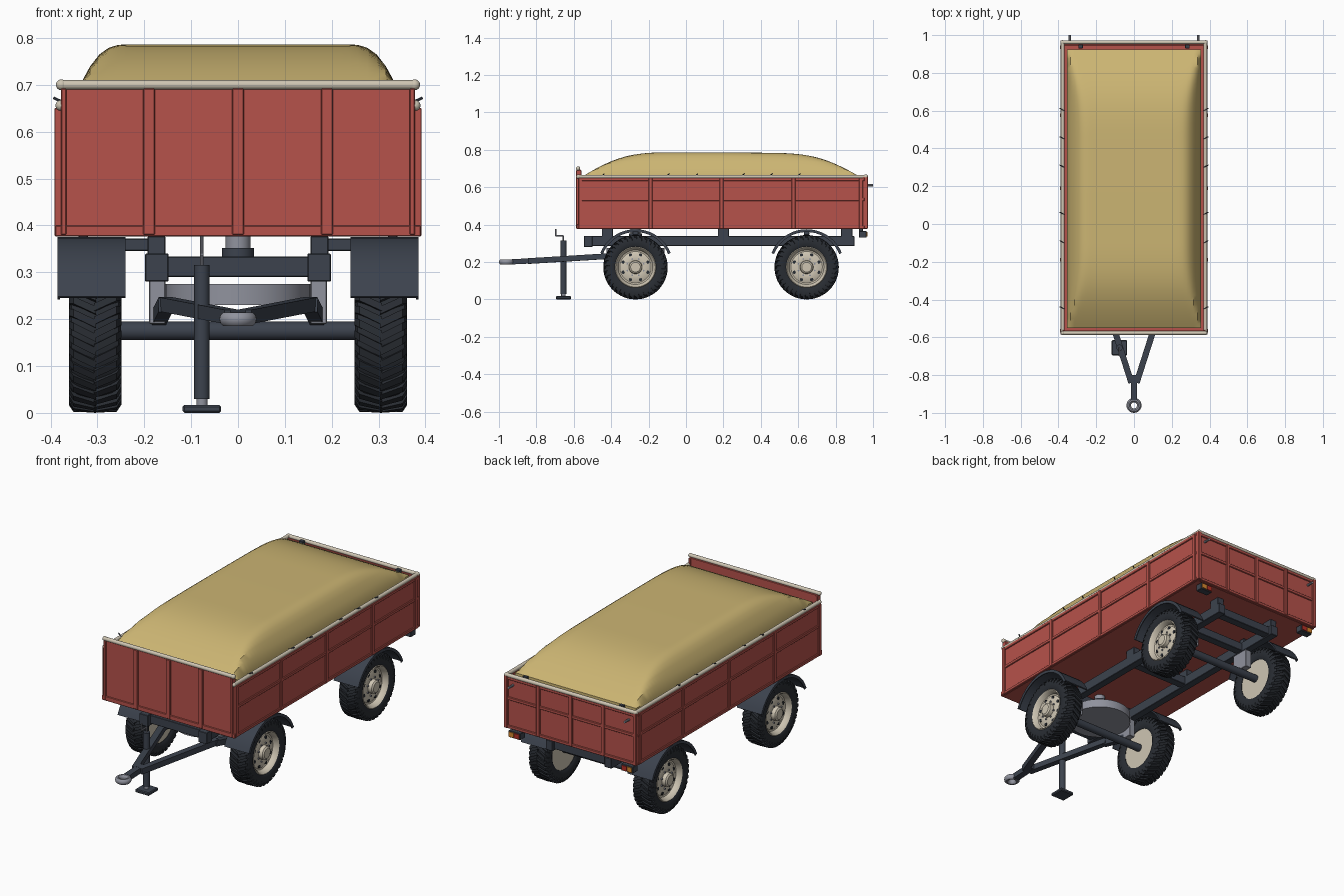
import bpy, bmesh, math
from mathutils import Vector, Matrix

if "Cube" in bpy.data.objects:
    bpy.data.objects.remove(bpy.data.objects["Cube"])


def material(name, rgb):
    m = bpy.data.materials.new(name)
    m.use_nodes = True
    m.diffuse_color = (*rgb, 1)
    m.node_tree.nodes["Principled BSDF"].inputs["Base Color"].default_value = (*rgb, 1)
    return m


RED = material("red paint", (0.47, 0.085, 0.07))
TAN = material("grain tan", (0.60, 0.46, 0.17))
CREAM = material("cream paint", (0.62, 0.56, 0.45))
DARK = material("dark frame", (0.045, 0.055, 0.075))
RUBBER = material("tyre rubber", (0.022, 0.026, 0.033))
GREY = material("grey steel", (0.28, 0.29, 0.34))
LAMP_RED = material("lamp red", (0.45, 0.03, 0.02))
AMBER = material("lamp amber", (0.7, 0.25, 0.03))
parts = []


def finish(name, bm, mat):
    bmesh.ops.recalc_face_normals(bm, faces=bm.faces)
    me = bpy.data.meshes.new(name)
    bm.to_mesh(me)
    bm.free()
    me.materials.append(mat)
    ob = bpy.data.objects.new(name, me)
    bpy.context.collection.objects.link(ob)
    parts.append(ob)
    return ob


def box(name, xs, ys, zs, mat, bevel=0.002):
    bm = bmesh.new()
    bmesh.ops.create_cube(bm, size=1)
    for v in bm.verts:
        v.co = Vector([(a + b) / 2 + c * abs(b - a) for c, (a, b) in zip(v.co, (xs, ys, zs))])
    if bevel:
        bmesh.ops.bevel(bm, geom=bm.edges[:], offset=bevel, segments=1, affect="EDGES")
    return finish(name, bm, mat)


def along(p, q):
    p, q = Vector(p), Vector(q)
    turn = (q - p).to_track_quat("Z", "Y").to_matrix().to_4x4()
    return Matrix.Translation((p + q) / 2) @ turn, (q - p).length


def tube(name, p, q, r, mat, seg=20):
    m, length = along(p, q)
    bm = bmesh.new()
    bmesh.ops.create_cone(bm, cap_ends=True, segments=seg, radius1=r, radius2=r, depth=length, matrix=m)
    return finish(name, bm, mat)


def bar(name, p, q, w, h, mat):
    m, length = along(p, q)
    bm = bmesh.new()
    bmesh.ops.create_cube(bm, size=1, matrix=m @ Matrix.Diagonal((w, h, length, 1)))
    return finish(name, bm, mat)


def rail(name, p, q):
    tube(name, p, q, 0.01, CREAM)
    for end in (p, q):
        bm = bmesh.new()
        bmesh.ops.create_uvsphere(bm, u_segments=12, v_segments=8, radius=0.0115,
                                  matrix=Matrix.Translation(end))
        finish(name + "_cap", bm, CREAM)


def polar(c, s, x, r, a):
    return (c[0] + s * x, c[1] + r * math.cos(a), c[2] + r * math.sin(a))


def lathe(name, profile, c, s, mat, seg=48):
    # revolve (x, radius) pairs around the wheel axis
    bm = bmesh.new()
    rings = [[bm.verts.new(polar(c, s, x, r, math.tau * i / seg)) for i in range(seg)] for x, r in profile]
    for a, b in zip(rings, rings[1:]):
        for i in range(seg):
            j = (i + 1) % seg
            bm.faces.new((a[i], a[j], b[j], b[i]))
    bmesh.ops.remove_doubles(bm, verts=bm.verts, dist=0.0001)
    return finish(name, bm, mat)


# Wheels, tread lugs, rims and fenders
def wheel(label, y, s):
    c = (s * 0.305, y, 0.172)
    half = [(0.047, 0.106), (0.054, 0.118), (0.055, 0.145), (0.05, 0.158), (0.035, 0.163)]
    lathe(label + "_tyre", half + [(-x, r) for x, r in reversed(half)] + half[:1], c, s, RUBBER)
    bm = bmesh.new()
    count = 36
    for i in range(count):
        for d in (1, -1):
            a = math.tau * (i + d * 0.12) / count
            stations = [(-0.002, a, 0.172), (0.046, a - 0.14, 0.170), (0.056, a - 0.18, 0.155)]
            rings = [[bm.verts.new(polar(c, s, d * x, r, t + w)) for r, w in
                      ((top, 0), (top, 0.1), (top - 0.016, 0.1), (top - 0.016, 0))]
                     for x, t, top in stations]
            bm.faces.new(rings[0])
            bm.faces.new(rings[-1])
            for p, q in zip(rings, rings[1:]):
                for k in range(4):
                    bm.faces.new((p[k], p[k - 1], q[k - 1], q[k]))
    finish(label + "_tread", bm, RUBBER)
    rim = [(-0.045, 0), (-0.045, 0.112), (0.047, 0.112), (0.052, 0.106), (0.045, 0.099), (0.024, 0.092),
           (0.022, 0.084), (0.034, 0.055), (0.03, 0.036), (0.05, 0.034), (0.056, 0.026), (0.056, 0)]
    lathe(label + "_rim", rim, c, s, CREAM)
    for i in range(8):
        a = math.tau * (i + 0.5) / 8
        tube(label + "_rim_hole", polar(c, s, 0.022, 0.071, a), polar(c, s, 0.030, 0.071, a), 0.009, RUBBER, 12)
        tube(label + "_bolt", polar(c, s, 0.028, 0.047, a), polar(c, s, 0.038, 0.047, a), 0.005, GREY, 6)
    # curved fender shell
    bm = bmesh.new()
    prev = None
    for i in range(19):
        a = math.radians(22 + 136 * i / 18)
        ring = [bm.verts.new(polar(c, s, x, r, a)) for x, r in
                ((-0.065, 0.196), (-0.065, 0.203), (0.08, 0.203), (0.08, 0.188), (0.075, 0.188), (0.075, 0.196))]
        if prev:
            for k in range(6):
                bm.faces.new((prev[k], prev[k - 1], ring[k - 1], ring[k]))
        else:
            bm.faces.new(ring)
        prev = ring
    bm.faces.new(prev)
    finish(label + "_fender", bm, DARK)


AXLES = {"front": -0.27, "rear": 0.645}
for end, y in AXLES.items():
    tube(end + "_axle", (-0.27, y, 0.175), (0.27, y, 0.175), 0.02, DARK)
    for side, s in (("left", 1), ("right", -1)):
        wheel(f"{end}_{side}", y, s)
        box(f"{end}_{side}_strut", (s * 0.155, s * 0.19), (y - 0.05, y + 0.05), (0.19, 0.29), GREY)
        box(f"{end}_{side}_fender_bracket", (s * 0.17, s * 0.26), (y - 0.015, y + 0.015), (0.345, 0.372), DARK)

# Turntable and pivot
tube("turntable", (0, -0.27, 0.23), (0, -0.27, 0.275), 0.155, GREY, 40)
tube("pivot_base", (0, -0.27, 0.33), (0, -0.27, 0.352), 0.034, DARK)
tube("pivot_pin", (0, -0.27, 0.35), (0, -0.27, 0.377), 0.027, GREY)

# Chassis beams and posts
for side, s in (("left", 1), ("right", -1)):
    box(side + "_chassis_beam", (s * 0.152, s * 0.193), (-0.54, 0.9), (0.285, 0.338), DARK)
    box(side + "_beam_end", (s * 0.148, s * 0.198), (-0.545, -0.5), (0.28, 0.34), DARK)
    for y in (-0.42, 0.2, 0.86):
        box(side + "_bed_post", (s * 0.155, s * 0.193), (y - 0.03, y + 0.03), (0.33, 0.377), DARK)
for y in (-0.5, -0.27, 0.2, 0.645, 0.86):
    box("cross_beam", (-0.16, 0.16), (y - 0.022, y + 0.022), (0.29, 0.334), DARK)

# Drawbar, towing eye
for side, s in (("left", 1), ("right", -1)):
    bar(side + "_drawbar_arm", (s * 0.155, -0.4, 0.232), (s * 0.014, -0.84, 0.205), 0.032, 0.03, DARK)
    bar(side + "_drawbar_hinge", (s * 0.155, -0.42, 0.23), (s * 0.17, -0.27, 0.2), 0.03, 0.03, DARK)
bar("drawbar_stem", (0, -0.93, 0.201), (0, -0.8, 0.207), 0.034, 0.028, DARK)
bm = bmesh.new()
eye = [[bm.verts.new(((0.028 + 0.012 * math.cos(b)) * math.cos(a), -0.96 + (0.028 + 0.012 * math.cos(b)) * math.sin(a),
                      0.2 + 0.015 * math.sin(b))) for b in [math.tau * j / 10 for j in range(10)]]
       for a in [math.tau * i / 28 for i in range(28)]]
for i in range(28):
    for j in range(10):
        bm.faces.new((eye[i][j], eye[i][j - 1], eye[i - 1][j - 1], eye[i - 1][j]))
finish("towing_eye", bm, GREY)

# Parking jack with crank
JX, JY = -0.077, -0.655
tube("jack_post", (JX, JY, 0.03), (JX, JY, 0.315), 0.0165, DARK)
tube("jack_leg", (JX, JY, 0.01), (JX, JY, 0.04), 0.012, GREY)
box("jack_foot", (JX - 0.041, JX + 0.041), (JY - 0.04, JY + 0.04), (0, 0.017), DARK, 0.004)
crank = [(JX, JY, 0.31), (JX, JY, 0.34), (JX, JY - 0.042, 0.34), (JX, JY - 0.042, 0.377)]
for p, q in zip(crank, crank[1:]):
    tube("jack_crank", p, q, 0.004, GREY, 10)

# Cargo bed walls and ribs
box("bed_floor", (-0.38, 0.38), (-0.575, 0.955), (0.376, 0.395), RED)
box("front_wall", (-0.374, 0.374), (-0.58, -0.563), (0.376, 0.695), RED)
box("front_sill", (-0.39, 0.39), (-0.585, -0.563), (0.376, 0.4), RED)
box("rear_wall", (-0.374, 0.374), (0.945, 0.962), (0.38, 0.65), RED)
for x in (-0.19, 0, 0.19):
    box("front_rib", (x - 0.0125, x + 0.0125), (-0.587, -0.57), (0.38, 0.692), RED)
    box("rear_rib", (x - 0.01, x + 0.01), (0.95, 0.97), (0.38, 0.65), RED)
for z in (0.385, 0.535, 0.642):
    box("rear_band", (-0.374, 0.374), (0.95, 0.968), (z - 0.008, z + 0.008), RED)
for side, s in (("left", 1), ("right", -1)):
    box(side + "_wall", (s * 0.37, s * 0.384), (-0.575, 0.955), (0.378, 0.65), RED)
    for z in (0.385, 0.535, 0.642):
        box(side + "_band", (s * 0.376, s * 0.39), (-0.575, 0.955), (z - 0.008, z + 0.008), RED)
    for y in (-0.565, -0.19, 0.19, 0.575, 0.935):
        box(side + "_rib", (s * 0.376, s * 0.392), (y - 0.01, y + 0.01), (0.378, 0.65), RED)
    box(side + "_front_post", (s * 0.366, s * 0.378), (-0.587, -0.56), (0.38, 0.692), RED)
    box(side + "_rear_post", (s * 0.368, s * 0.388), (0.945, 0.972), (0.378, 0.655), RED)
    rail(side + "_rail", (s * 0.378, -0.575, 0.656), (s * 0.378, 0.96, 0.656))
    tube(side + "_tailgate_pin", (s * 0.34, 0.95, 0.61), (s * 0.34, 1.0, 0.61), 0.006, GREY, 10)
    box(side + "_tailgate_latch", (s * 0.27, s * 0.295), (0.93, 0.95), (0.63, 0.665), DARK)
    for y in (-0.45, -0.1, 0.05, 0.3, 0.45, 0.6):
        tube(side + "_rail_hook", (s * 0.368, y, 0.66), (s * 0.393, y + 0.012, 0.672), 0.003, DARK, 6)
    # tail lamps
    box(side + "_lamp_housing", (s * 0.295, s * 0.365), (0.925, 0.965), (0.33, 0.365), DARK)
    box(side + "_lamp_bracket", (s * 0.32, s * 0.34), (0.925, 0.945), (0.36, 0.38), DARK)
    box(side + "_red_lens", (s * 0.3, s * 0.33), (0.962, 0.97), (0.335, 0.36), LAMP_RED, 0)
    box(side + "_amber_lens", (s * 0.333, s * 0.36), (0.962, 0.97), (0.335, 0.36), AMBER, 0)
rail("front_rail", (-0.377, -0.577, 0.7), (0.377, -0.577, 0.7))
rail("rear_rail", (-0.378, 0.962, 0.656), (0.378, 0.962, 0.656))

# Heaped grain load, hipped towards the four walls
HX, HY, CY = 0.355, 0.738, 0.187


def slope(distance, run):
    t = min(distance / run, 1)
    return max(1 - (1 - t) ** 2, 0.001)


bm = bmesh.new()
NX, NY = 36, 60
rows = []
for j in range(-1, NY + 2):
    row = []
    for i in range(-1, NX + 2):
        u = min(max(2 * i / NX - 1, -1), 1) * HX
        v = min(max(2 * j / NY - 1, -1), 1) * HY
        fx, fy = slope(HX - abs(u), 0.115), slope(HY - abs(v), 0.45)
        height = (fx ** -6 + fy ** -6) ** (-1 / 6)
        z = 0.658 + height * (0.144 - 0.012 * max(v, 0))
        if i in (-1, NX + 1) or j in (-1, NY + 1):
            z = 0.39
        row.append(bm.verts.new((u, CY + v, z)))
    rows.append(row)
for a, b in zip(rows, rows[1:]):
    for i in range(len(a) - 1):
        bm.faces.new((a[i], a[i + 1], b[i + 1], b[i]))
finish("grain_load", bm, TAN)

# Smooth shading with crisp edges
bpy.ops.object.select_all(action="DESELECT")
for ob in parts:
    ob.select_set(True)
bpy.context.view_layer.objects.active = parts[0]
bpy.ops.object.shade_smooth_by_angle(angle=math.radians(35))
